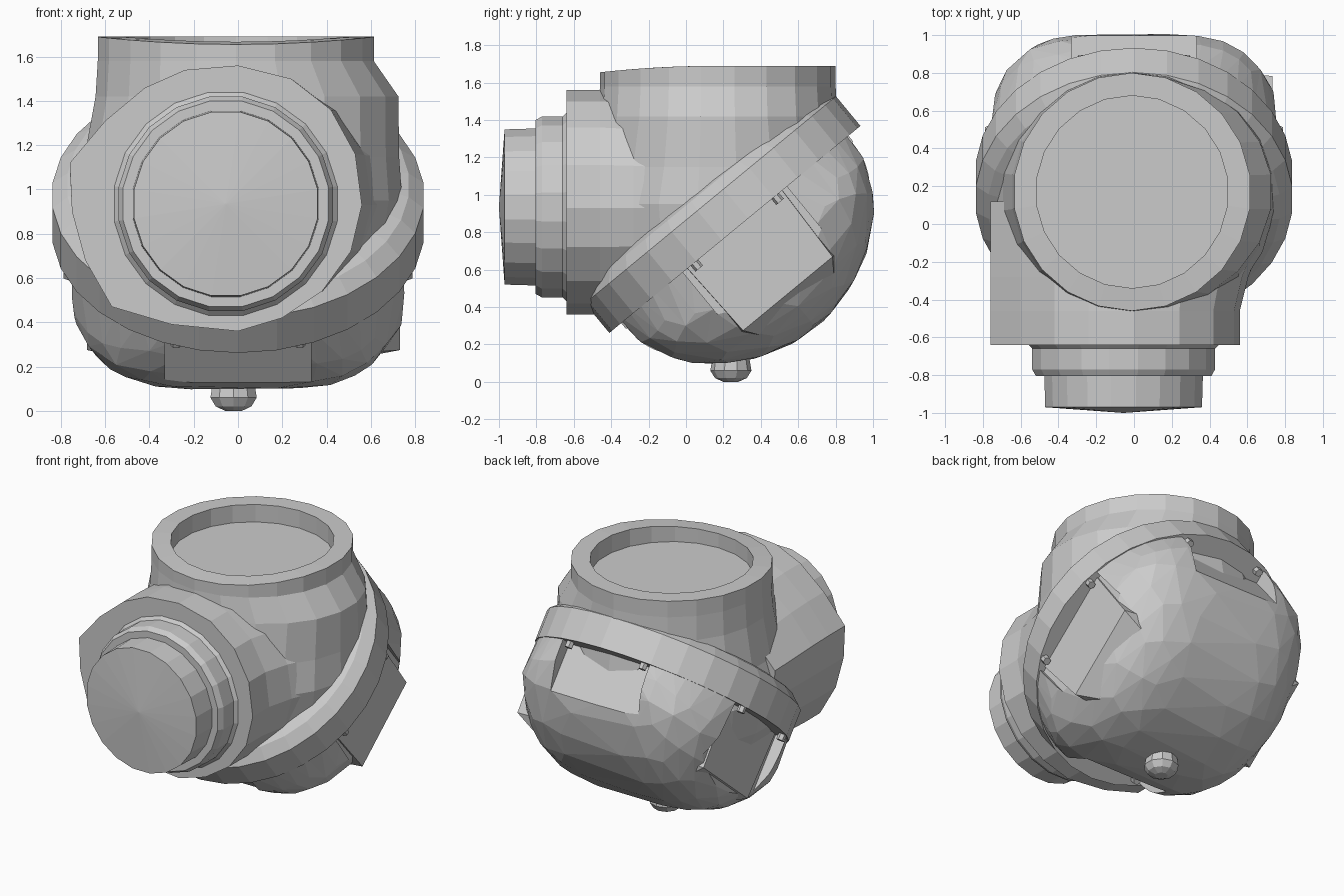
import bpy, bmesh, math
from mathutils import Vector, Matrix

if "Cube" in bpy.data.objects:
    bpy.data.objects.remove(bpy.data.objects["Cube"])

TILT = math.radians(39.5)
DOME_FRAME = Matrix.Translation((0, 0.15, 0.95)) @ Matrix.Rotation(TILT, 4, 'X')


def finish(name, bm, matrix=None):
    if matrix:
        bm.transform(matrix)
    bmesh.ops.recalc_face_normals(bm, faces=bm.faces[:])
    me = bpy.data.meshes.new(name)
    bm.to_mesh(me)
    bm.free()
    ob = bpy.data.objects.new(name, me)
    bpy.context.collection.objects.link(ob)
    return ob


def loft(bm, sections):
    """Skin closed rings of equal length and cap both ends."""
    rings = [[bm.verts.new(p) for p in s] for s in sections]
    n = len(rings[0])
    for a, b in zip(rings, rings[1:]):
        for i in range(n):
            j = (i + 1) % n
            bm.faces.new((a[i], a[j], b[j], b[i]))
    bm.faces.new(rings[0])
    bm.faces.new(rings[-1])


def lathe(name, profile, matrix, segs=20, warp=None):
    """Revolve (radius, height) points round local z."""
    bm = bmesh.new()
    secs = []
    for r, z in profile:
        ring = [Vector((r * math.cos(2 * math.pi * (i + .5) / segs),
                        r * math.sin(2 * math.pi * (i + .5) / segs), z)) for i in range(segs)]
        secs.append([warp(p) if warp else p for p in ring])
    loft(bm, secs)
    return finish(name, bm, matrix)


def add_box(bm, lo, hi):
    (x0, y0, z0), (x1, y1, z1) = lo, hi
    loft(bm, [[(x0, y0, z), (x1, y0, z), (x1, y1, z), (x0, y1, z)] for z in (z0, z1)])


def combine(base, other, operation):
    """Boolean two solids, keep the result in base and drop the other."""
    mod = base.modifiers.new("combine", 'BOOLEAN')
    mod.operation = operation
    mod.solver = 'EXACT'
    mod.object = other
    dg = bpy.context.evaluated_depsgraph_get()
    me = bpy.data.meshes.new_from_object(base.evaluated_get(dg))
    base.modifiers.clear()
    base.data = me
    bpy.data.objects.remove(other)


# upright neck with recessed mouth, swelling more on the right
def swell(p):
    if p.x > 0 and 1.1 < p.z < 1.5:
        p.x *= 1.16 if p.z > 1.3 else 1.08
    if p.z > 1.68 and p.y < 0:
        p.z -= 0.035 * (p.y / 0.63) ** 2
    return p


body = lathe("casting", [(0.51, 1.57), (0.51, 1.69), (0.63, 1.69), (0.63, 1.58), (0.64, 1.42),
                         (0.69, 1.15), (0.76, 0.95), (0.72, 0.72), (0.62, 0.5)],
             Matrix.Translation((-0.01, 0.17, 0)), 22, swell)

# front collar block: round on the right, cornered on the left, flaring into the body
outline = [(0.0, 0.36), (0.2, 0.42), (0.38, 0.54), (0.51, 0.72), (0.56, 0.93), (0.53, 1.16),
           (0.42, 1.36), (0.24, 1.5), (0.0, 1.56), (-0.24, 1.54), (-0.42, 1.46), (-0.6, 1.31),
           (-0.76, 1.12), (-0.75, 0.9), (-0.69, 0.68), (-0.57, 0.47), (-0.3, 0.39)]
bm = bmesh.new()
loft(bm, [[(x * (flare if x > 0 else 1), y, 0.93 + (z - 0.93) * squash) for x, z in outline]
          for y, flare, squash in ((-0.64, 1, 1), (-0.46, 1, 1), (-0.28, 1.08, 0.98),
                                   (-0.05, 1.25, 0.93), (0.12, 1.32, 0.9))])
collar = finish("front_collar", bm)

# stepped front port with slightly coned cap
port = lathe("front_port", [(0.53, 0.5), (0.53, 0.62), (0.49, 0.66), (0.49, 0.77), (0.47, 0.805),
                            (0.425, 0.805), (0.42, 0.97), (0.003, 1.0)],
             Matrix.Translation((-0.055, 0, 0.935)) @ Matrix.Rotation(math.pi / 2, 4, 'X'), 20)

# tilted flange ring
flange = lathe("tilted_flange", [(0.68, 0.0), (0.70, 0.12), (0.80, 0.09), (0.87, 0.03),
                                 (0.87, -0.175)],
               DOME_FRAME @ Matrix.Scale(0.968, 4, (1, 0, 0)), 30)

# faceted dome, its lower half squared out sideways
bm = bmesh.new()
bmesh.ops.create_icosphere(bm, subdivisions=4, radius=0.855)
bmesh.ops.bisect_plane(bm, geom=bm.verts[:] + bm.edges[:] + bm.faces[:],
                       plane_co=(0, 0, -0.1), plane_no=(0, 0, 1), clear_outer=True)
bmesh.ops.holes_fill(bm, edges=[e for e in bm.edges if e.is_boundary])
for v in bm.verts:
    blend = min(1, max(0, (-v.co.z - 0.1) / 0.3))
    u = abs(v.co.x) / 0.855
    v.co.x = math.copysign(0.84 * u ** (1 - 0.52 * blend), v.co.x)
dome = finish("dome", bm, DOME_FRAME)
dec = dome.modifiers.new("facets", 'DECIMATE')
dec.ratio = 0.4

# four bolt pockets cut out of the dome below the flange
bm = bmesh.new()
for s in (-1, 1):
    floor = 0.72 if s > 0 else 0.67
    add_box(bm, (min(s * floor, s * 1.2), -0.36, -0.9), (max(s * floor, s * 1.2), 0.36, -0.165))
    add_box(bm, (-0.33, min(s * 0.69, s * 1.2), -0.9), (0.33, max(s * 0.69, s * 1.2), -0.165))
combine(dome, finish("pocket_cutter", bm, DOME_FRAME), 'DIFFERENCE')

# flat bosses completing the side pocket floors
bosses = []
for side, name in ((1, "right_boss"), (-1, "left_boss")):
    floor = 0.732 if side > 0 else 0.682
    bm = bmesh.new()
    loft(bm, [[(side * x1, -w, z), (side * x1, w, z),
               (side * 0.1, w + 0.06, z), (side * 0.1, -w - 0.06, z)]
              for x1, z, w in ((floor, -0.12, 0.33), (floor, -0.62, 0.31),
                               (floor - 0.12, -0.69, 0.26), (0.28, -0.76, 0.2))])
    bosses.append(finish(name, bm, DOME_FRAME))

# fuse the cast parts into one skin
for part in [collar, port, flange, dome] + bosses:
    combine(body, part, 'UNION')

# two hex bolts in each pocket
for k in range(4):
    turn = Matrix.Rotation(k * math.pi / 2, 4, 'Z')
    for t in (-0.28, 0.28):
        lathe("bolt", [(0.026, -0.172), (0.026, -0.215)],
              DOME_FRAME @ turn @ Matrix.Translation((0.765, t, 0)), 6)

# drain nub at the bottom
lathe("drain_nub", [(0.10, 0.12), (0.11, 0.06), (0.085, 0.02), (0.04, 0.0)],
      Matrix.Translation((-0.02, 0.24, 0)), 10)
